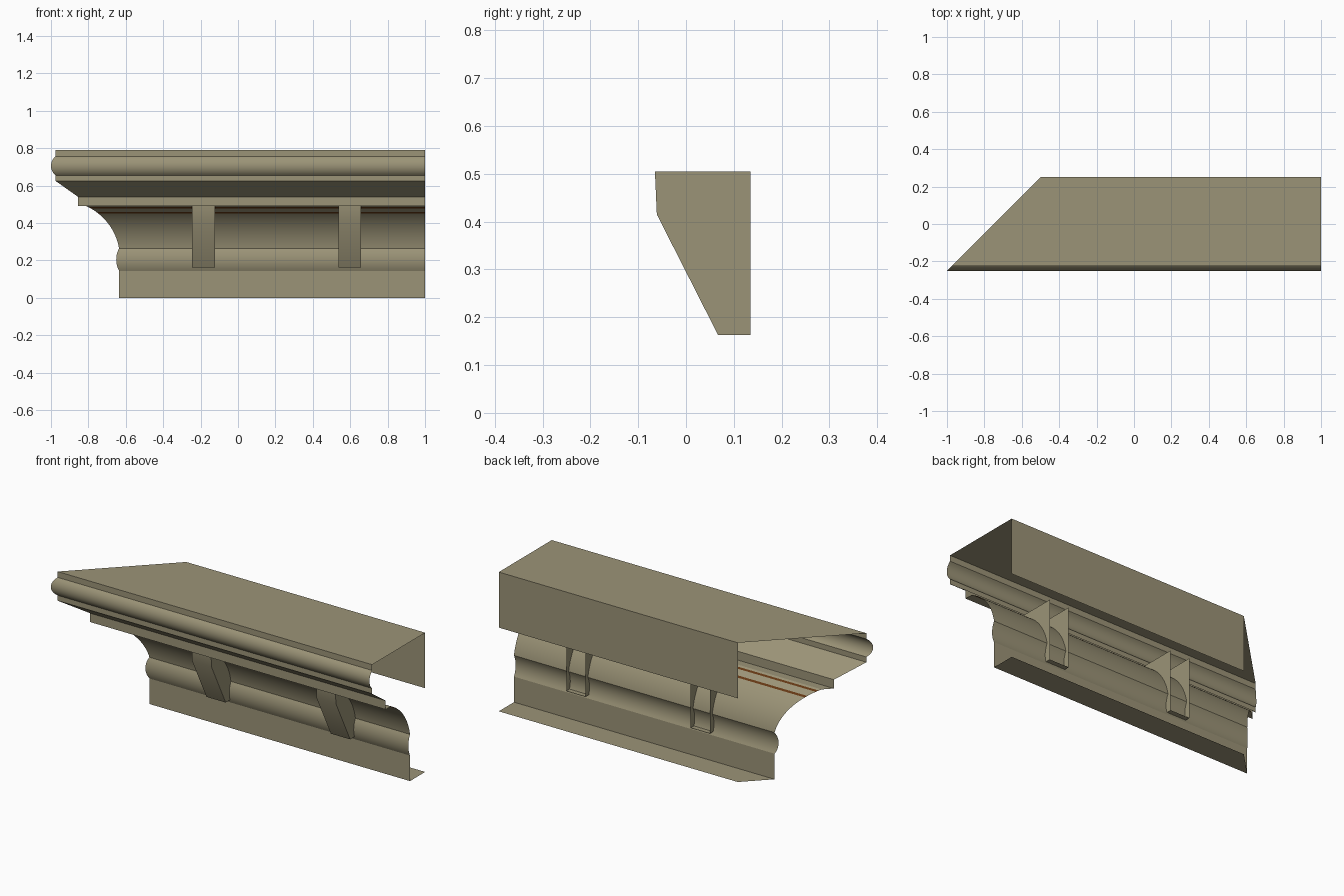
import bpy, math

if "Cube" in bpy.data.objects:
    bpy.data.objects.remove(bpy.data.objects["Cube"])


def material(name, rgb):
    m = bpy.data.materials.new(name)
    m.diffuse_color = (*rgb, 1)
    m.use_nodes = True
    m.node_tree.nodes["Principled BSDF"].inputs["Base Color"].default_value = m.diffuse_color
    return m


STONE = material("khaki stone", (0.33, 0.295, 0.185))
BROWN = material("dark brown", (0.13, 0.04, 0.007))


def arc(p, q, sag, n):
    """Circular arc from p to q; positive sag bows to the left of p->q."""
    dx, dy = q[0] - p[0], q[1] - p[1]
    c = math.hypot(dx, dy)
    ux, uy = dx / c, dy / c
    s = abs(sag)
    r = (c * c / 4 + s * s) / (2 * s)
    half = math.asin(c / 2 / r)
    pts = []
    for i in range(n + 1):
        a = -half + 2 * half * i / n
        t = c / 2 + r * math.sin(a)
        h = (r * math.cos(a) - (r - s)) * (1 if sag > 0 else -1)
        pts.append((p[0] + ux * t - uy * h, p[1] + uy * t + ux * h))
    return pts


def make(name, verts, faces, mats, brown=()):
    me = bpy.data.meshes.new(name)
    me.from_pydata(verts, [], faces)
    for m in mats:
        me.materials.append(m)
    for i in brown:
        me.polygons[i].material_index = 1
    ob = bpy.data.objects.new(name, me)
    bpy.context.collection.objects.link(ob)
    bpy.ops.object.select_all(action='DESELECT')
    ob.select_set(True)
    bpy.context.view_layer.objects.active = ob
    bpy.ops.object.shade_smooth_by_angle(angle=math.radians(25))
    return ob


# Cornice profile (y, z), from the back flange round the front to the base
profile = [(0.25, 0.475), (0.25, 0.79), (-0.225, 0.79)]
profile += arc((-0.225, 0.757), (-0.225, 0.655), -0.025, 10)      # upper roll
profile += [(-0.225, 0.625), (-0.105, 0.54), (-0.105, 0.49)]      # drip and fillet
cove_start = len(profile)
profile += arc((-0.06, 0.49), (0.114, 0.265), 0.035, 24)          # cove
profile += arc((0.114, 0.265), (0.114, 0.145), -0.015, 10)[1:]    # lower roll
profile += [(0.114, 0.0), (0.25, 0.0)]                            # frieze and base

# Sheet swept along x: square right end, 45 degree mitre on the left
verts = []
for y, z in profile:
    verts += [(y - 0.75, y, z), (1, y, z)]
faces = [(2 * i, 2 * i + 2, 2 * i + 3, 2 * i + 1) for i in range(len(profile) - 1)]
make("cornice_moulding", verts, faces, [STONE, BROWN],
     brown=(cove_start + 1, cove_start + 5))

# Hollow brackets, open at the top and back
side = [(-0.065, 0.505), (-0.061, 0.415), (0.067, 0.163), (0.135, 0.163), (0.135, 0.505)]
for k, (x0, x1) in enumerate([(-0.245, -0.124), (0.536, 0.657)]):
    v = [(x0, y, z) for y, z in side] + [(x1, y, z) for y, z in side]
    f = [(i, i + 1, i + 6, i + 5) for i in range(3)]
    f += [(4, 3, 2, 1, 0), (5, 6, 7, 8, 9)]
    make(f"bracket_{k + 1}", v, f, [STONE])
